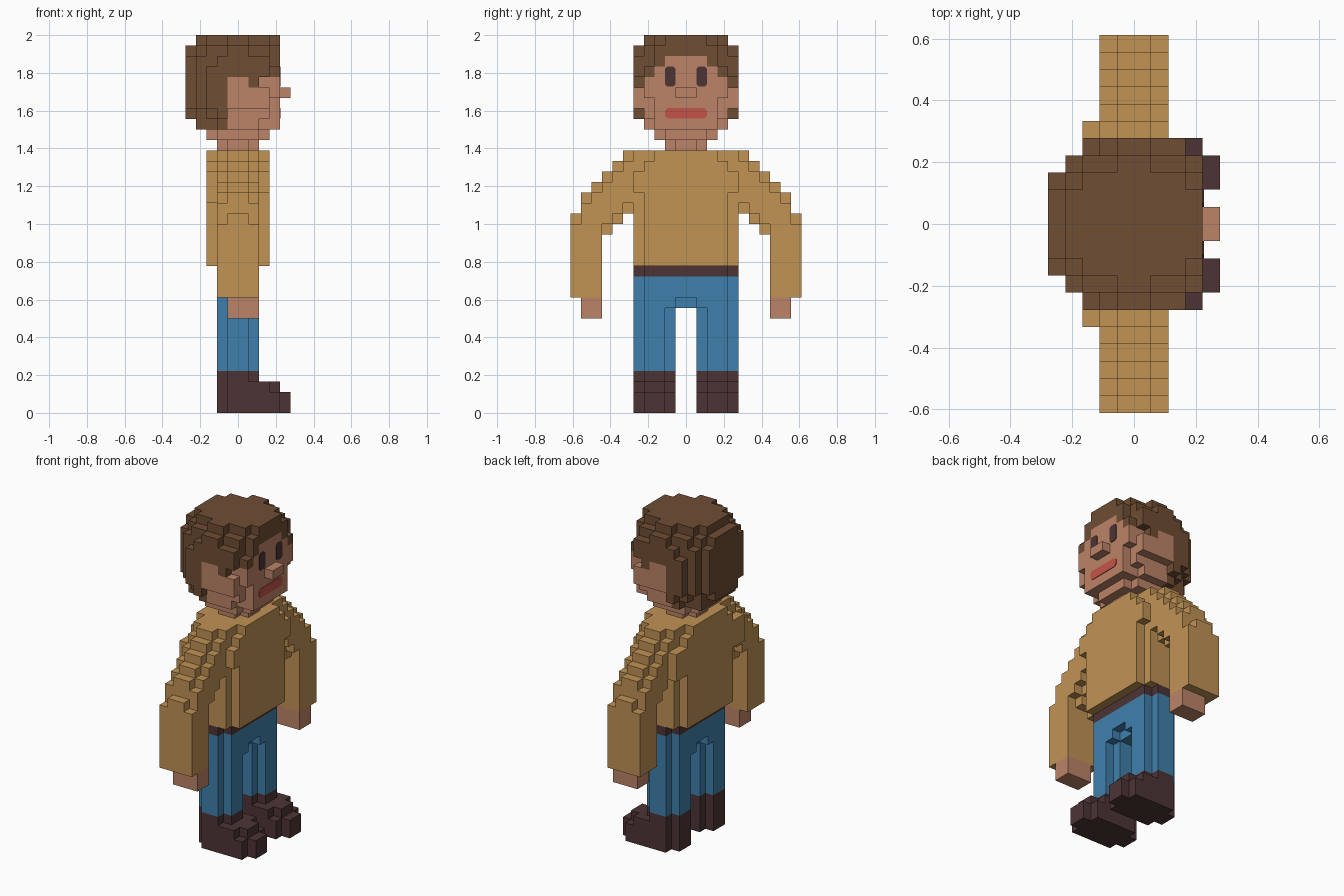
import bpy, bmesh
from mathutils import Vector

cube = bpy.data.objects.get("Cube")
if cube:
    bpy.data.objects.remove(cube, do_unlink=True)

V = 1 / 18  # edge length of one block


def material(name, hex_code):
    rgb = [int(hex_code[i:i + 2], 16) / 255 for i in (0, 2, 4)]
    lin = [c / 12.92 if c <= 0.04045 else ((c + 0.055) / 1.055) ** 2.4 for c in rgb]
    m = bpy.data.materials.new(name)
    m.use_nodes = True
    m.diffuse_color = (*lin, 1)
    m.node_tree.nodes["Principled BSDF"].inputs["Base Color"].default_value = (*lin, 1)
    return m


SKIN = material("skin", "BC8468")
HAIR = material("brown_hair", "6F4D34")
SWEATER = material("mustard", "C19355")
JEANS = material("blue", "3F80AC")
LEATHER = material("dark_brown", "4D3435")
LIPS = material("red", "C45448")


def link(name, bm, mat):
    mesh = bpy.data.meshes.new(name)
    bm.to_mesh(mesh)
    bm.free()
    mesh.materials.append(mat)
    obj = bpy.data.objects.new(name, mesh)
    bpy.context.collection.objects.link(obj)
    return obj


def cells(boxes, side=1):
    """Block cells filled by boxes (x0, x1, y0, y1, z0, z1); side=-1 mirrors y."""
    out = set()
    for x0, x1, y0, y1, z0, z1 in boxes:
        for x in range(x0, x1):
            for y in range(y0, y1):
                for z in range(z0, z1):
                    out.add((x, y if side > 0 else -1 - y, z))
    return out


def blocks(name, filled, mat):
    """Skin a set of cells with its outer faces and merge the flat areas."""
    bm = bmesh.new()
    corners = {}

    def vert(p):
        if p not in corners:
            corners[p] = bm.verts.new(Vector(p) * V)
        return corners[p]

    for c in sorted(filled):
        for axis in range(3):
            for step in (0, 1):
                n = list(c)
                n[axis] += 1 if step else -1
                if tuple(n) in filled:
                    continue
                loop = []
                for a, b in ((0, 0), (1, 0), (1, 1), (0, 1)):
                    p = list(c)
                    p[axis] += step
                    p[(axis + 1) % 3] += a
                    p[(axis + 2) % 3] += b
                    loop.append(vert(tuple(p)))
                bm.faces.new(loop if step else loop[::-1])
    bmesh.ops.dissolve_limit(bm, angle_limit=0.01, verts=bm.verts, edges=bm.edges)
    return link(name, bm, mat)


# Shoes, sleeves and hands, one of each per side
sleeve_core = [(11, 17, 8, 11), (17, 18, 7, 11), (18, 19, 6, 11), (19, 21, 4, 10),
               (21, 22, 4, 9), (22, 23, 4, 8), (23, 24, 4, 7), (24, 25, 4, 6)]
sleeve_edge = [(11, 18, 8, 11), (18, 19, 7, 10), (19, 20, 6, 10), (20, 21, 4, 9),
               (21, 22, 4, 8), (22, 23, 4, 7), (23, 24, 4, 6), (24, 25, 4, 5)]
for side, label in ((1, "left"), (-1, "right")):
    blocks(label + "_shoe", cells([
        (-2, 5, 2, 4, 0, 2), (-1, 4, 1, 5, 0, 2),
        (-2, 4, 2, 4, 2, 3), (-1, 3, 1, 5, 2, 3),
        (-2, 2, 2, 4, 3, 4), (-1, 1, 1, 5, 3, 4)], side), LEATHER)
    sleeve = [(-1, 1, a, b, z0, z1) for z0, z1, a, b in sleeve_core]
    sleeve += [(-2, 2, a, b, z0, z1) for z0, z1, a, b in sleeve_edge]
    sleeve.append((-3, -2, 4, 6, 20, 23))  # shoulder blade
    blocks(label + "_sleeve", cells(sleeve, side), SWEATER)
    blocks(label + "_hand", cells([(-1, 2, 8, 10, 9, 11)], side), SKIN)

# Trousers: two plus-shaped legs joined at the hips
trousers = [(-2, 2, -4, 4, 11, 13), (-1, 1, -5, 5, 10, 13)]
leg = [(-2, 2, 2, 4, 4, 11), (-1, 1, 1, 5, 4, 11), (-2, 2, 1, 4, 10, 11)]
blocks("trousers", cells(trousers) | cells(leg) | cells(leg, -1), JEANS)
blocks("belt", cells([(-2, 2, -4, 4, 13, 14), (-1, 1, -5, 5, 13, 14)]), LEATHER)

# Sweater body
blocks("sweater", cells([
    (-2, 2, -5, 5, 14, 25), (-3, 3, -4, 4, 14, 24),
    (-3, 3, -5, 5, 21, 23), (-3, 3, -3, 3, 24, 25)]), SWEATER)

# Neck and chin
blocks("neck", cells([
    (-2, 2, -1, 1, 25, 26), (-1, 1, -2, 2, 25, 26),
    (-3, 3, -2, 2, 26, 27), (-2, 2, -3, 3, 26, 27)]), SKIN)

# Rounded head volume, bottom to top
head = cells([
    (-4, 4, -3, 3, 27, 28), (-2, 2, -4, 4, 27, 28),
    (-5, 4, -2, 2, 28, 29), (-4, 4, -3, 3, 28, 29), (-3, 3, -4, 4, 28, 29),
    (-2, -1, -5, 5, 28, 29),
    (-5, 4, -3, 3, 29, 34), (-4, 3, -4, 4, 29, 34), (3, 4, -4, 4, 30, 33),
    (-3, 2, -5, 5, 29, 33), (2, 3, -5, 5, 29, 31), (-2, 3, -5, 5, 32, 34),
    (-5, 4, -2, 2, 34, 35), (-4, 4, -3, 3, 34, 35), (-3, 3, -4, 4, 34, 35),
    (-1, 1, -5, 5, 34, 35),
    (-4, 4, -2, 2, 35, 36), (-3, 3, -3, 3, 35, 36), (-1, 1, -4, 4, 35, 36)])

# Hairline height for each column at the side, and across the forehead
side_line = {-1: 32, 0: 32, 1: 31, 2: 32}
brow_line = [34, 34, 33, 32, 31]


def is_skin(c):
    x, y, z = c
    y = y if y >= 0 else -1 - y
    return z < (brow_line[y] if x >= 3 else side_line.get(x, 0))


face = {c for c in head if is_skin(c)}
blocks("face", face, SKIN)
blocks("hair", head - face, HAIR)
blocks("nose", cells([(4, 5, -1, 1, 30, 31)]), SKIN)


def plate(name, y0, y1, z0, z1, cut, mat):
    """Thin eight-sided plate on the front of the face."""
    pts = [(y0 + cut, z0), (y1 - cut, z0), (y1, z0 + cut), (y1, z1 - cut),
           (y1 - cut, z1), (y0 + cut, z1), (y0, z1 - cut), (y0, z0 + cut)]
    bm = bmesh.new()
    f = bm.faces.new([bm.verts.new((4 * V - 0.001, y * V, z * V)) for y, z in pts])
    ext = bmesh.ops.extrude_face_region(bm, geom=[f])
    moved = [g for g in ext["geom"] if isinstance(g, bmesh.types.BMVert)]
    bmesh.ops.translate(bm, verts=moved, vec=(0.005, 0, 0))
    bmesh.ops.recalc_face_normals(bm, faces=bm.faces)
    return link(name, bm, mat)


# Eyes and mouth
plate("left_eye", 1, 2, 31.1, 33, 0.2, LEATHER)
plate("right_eye", -2, -1, 31.1, 33, 0.2, LEATHER)
plate("mouth", -2, 2, 28.05, 29.05, 0.25, LIPS)
